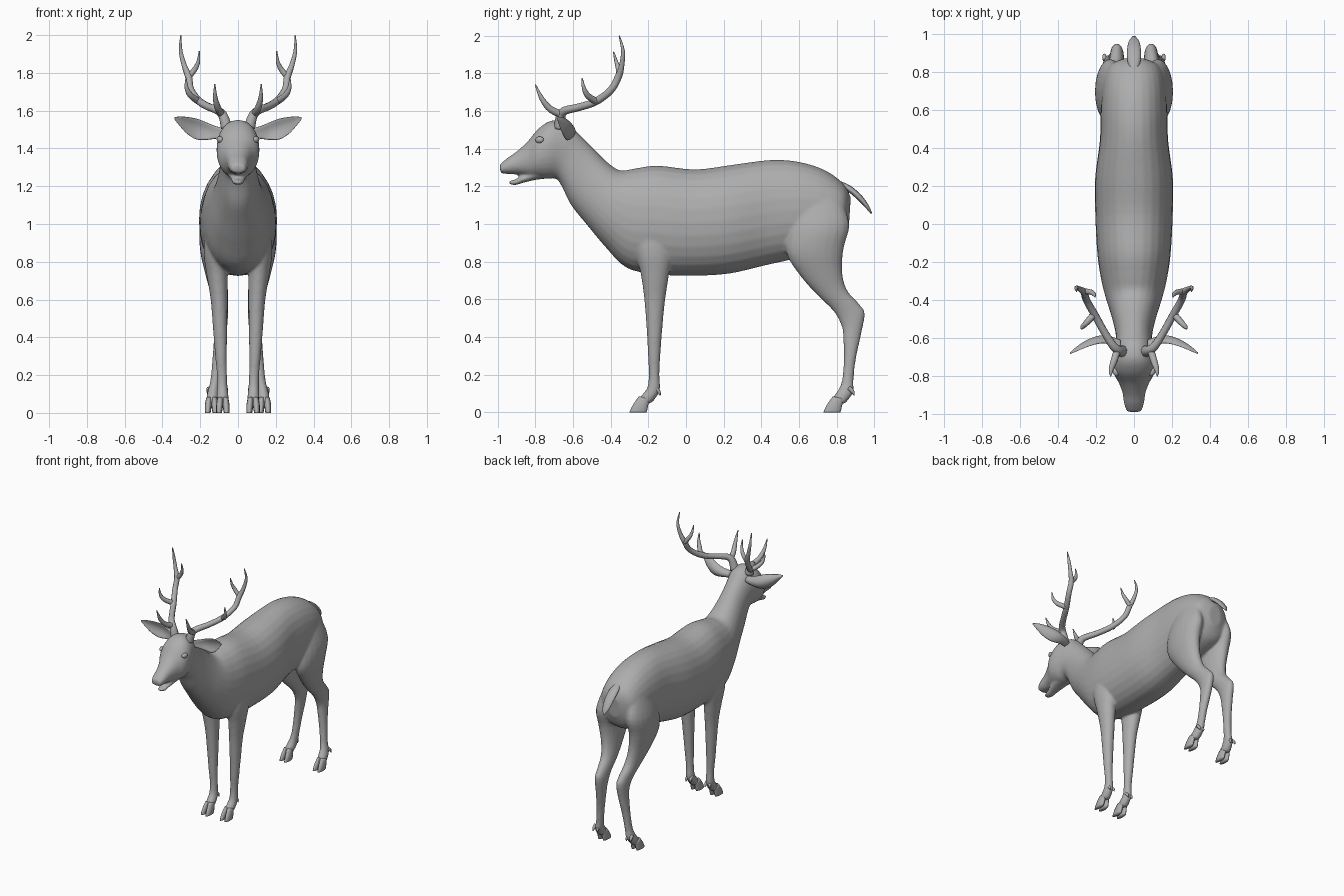
import bpy, bmesh, math
from mathutils import Vector

coat = bpy.data.materials.new("grey coat")
coat.diffuse_color = (0.42, 0.42, 0.42, 1)


def spline(rows, sub):
    """Catmull-Rom through rows of numbers."""
    out, n = [], len(rows)
    for i in range(n - 1):
        p0, p1, p2, p3 = rows[max(i - 1, 0)], rows[i], rows[i + 1], rows[min(i + 2, n - 1)]
        for k in range(sub):
            t = k / sub
            out.append([0.5 * (2 * b + (c - a) * t + (2 * a - 5 * b + 4 * c - d) * t * t
                               + (3 * b - a - 3 * c + d) * t ** 3)
                        for a, b, c, d in zip(p0, p1, p2, p3)])
    return out + [list(rows[-1])]


def loft(bm, rings, sides=20, sub=4, power=1.0, cup=0.0):
    """Skin rings of (centre, half-axis u, half-axis v)."""
    rings = spline([[*c, *u, *v] for c, u, v in rings], sub)
    loops = []
    for r in rings:
        c, u, v = Vector(r[:3]), Vector(r[3:6]), Vector(r[6:])
        loop = []
        for i in range(sides):
            a = 2 * math.pi * i / sides
            cu, sv = math.cos(a), math.sin(a)
            cu = math.copysign(abs(cu) ** power, cu)
            sv = math.copysign(abs(sv) ** power, sv)
            p = c + u * cu + v * sv
            p.y -= cup * u.length * cu * cu
            loop.append(bm.verts.new(p))
        loops.append(loop)
    faces = [bm.faces.new(loops[0]), bm.faces.new(loops[-1])]
    for a, b in zip(loops, loops[1:]):
        for i in range(sides):
            j = (i + 1) % sides
            faces.append(bm.faces.new((a[i], a[j], b[j], b[i])))
    bmesh.ops.recalc_face_normals(bm, faces=faces)


def side_rings(rows):
    """Rows of (y1, z1, y2, z2, x centre, x half-width) to rings."""
    return [(((x, (y1 + y2) / 2, (z1 + z2) / 2)),
             (0, (y1 - y2) / 2, (z1 - z2) / 2), (w, 0, 0)) for y1, z1, y2, z2, x, w in rows]


def tube(bm, pts, sides=10):
    """Round tapered tube through (x, y, z, radius)."""
    pts = spline(pts, 4)
    P = [Vector(p[:3]) for p in pts]
    rings = []
    for i, p in enumerate(P):
        t = (P[min(i + 1, len(P) - 1)] - P[max(i - 1, 0)]).normalized()
        u = t.cross(Vector((1, 0, 0))).normalized()
        rings.append((p, u * pts[i][3], t.cross(u) * pts[i][3]))
    loft(bm, rings, sides, 1)


def finish(name, bm):
    me = bpy.data.meshes.new(name)
    bm.to_mesh(me)
    bm.free()
    me.materials.append(coat)
    me.shade_smooth()
    ob = bpy.data.objects.new(name, me)
    bpy.context.collection.objects.link(ob)
    return ob


# Body: rump, trunk, neck and head in one skin
bm = bmesh.new()
trunk = [(.875, 1.14, .865, .99, .05), (.84, 1.21, .82, .90, .135), (.74, 1.285, .72, .85, .165),
         (.60, 1.33, .60, .82, .175), (.45, 1.34, .42, .78, .18), (.25, 1.315, .22, .735, .205),
         (.05, 1.29, 0, .725, .203), (-.15, 1.31, -.18, .735, .192), (-.27, 1.295, -.32, .77, .172),
         (-.35, 1.285, -.43, .88, .148), (-.42, 1.33, -.53, 1.0, .12), (-.50, 1.41, -.61, 1.10, .10),
         (-.57, 1.48, -.66, 1.20, .094), (-.63, 1.535, -.69, 1.24, .10), (-.71, 1.55, -.745, 1.24, .113),
         (-.78, 1.51, -.79, 1.245, .108), (-.84, 1.44, -.83, 1.25, .08), (-.90, 1.385, -.88, 1.262, .06),
         (-.95, 1.35, -.94, 1.265, .052), (-.99, 1.315, -.985, 1.27, .038)]
loft(bm, side_rings([(*r[:4], 0, r[4]) for r in trunk]), 28, 4, 0.93)
# Lower jaw
jaw = [(-.72, 1.30, -.72, 1.243, 0, .05), (-.80, 1.28, -.80, 1.234, 0, .05),
       (-.86, 1.262, -.86, 1.22, 0, .04), (-.91, 1.236, -.91, 1.206, 0, .03),
       (-.945, 1.23, -.94, 1.214, 0, .018)]
loft(bm, side_rings(jaw))
# Legs
front = [(-.28, 1.08, -.10, 1.08, .115, .045), (-.27, .87, -.07, .87, .12, .062),
         (-.24, .73, -.09, .73, .11, .056), (-.222, .6, -.11, .6, .10, .045),
         (-.21, .45, -.125, .45, .095, .038), (-.202, .3, -.136, .3, .09, .031),
         (-.197, .2, -.141, .2, .085, .027), (-.207, .13, -.138, .12, .083, .029),
         (-.24, .085, -.165, .07, .081, .032), (-.258, .05, -.19, .045, .08, .028)]
hind = [(.58, 1.12, .82, 1.14, .11, .05), (.54, .97, .868, 1.0, .125, .077),
        (.535, .84, .838, .87, .128, .072), (.61, .72, .83, .75, .115, .058),
        (.70, .62, .855, .65, .10, .047), (.785, .535, .92, .575, .092, .039),
        (.825, .46, .95, .525, .09, .036), (.835, .40, .93, .41, .095, .032),
        (.838, .28, .902, .28, .108, .028), (.83, .18, .89, .17, .12, .026),
        (.815, .13, .89, .11, .13, .029), (.785, .085, .865, .07, .136, .032),
        (.77, .05, .845, .045, .14, .028)]
for s in (1, -1):
    for leg in (front, hind):
        loft(bm, side_rings([(*r[:4], r[4] * s, r[5]) for r in leg]))
body = finish("body", bm)
fuse = body.modifiers.new("fuse", 'REMESH')
fuse.mode, fuse.voxel_size, fuse.use_smooth_shade = 'VOXEL', 0.009, True
soft = body.modifiers.new("soften", 'SMOOTH')
soft.factor, soft.iterations = 0.5, 5

# Cloven hooves and dewclaws
for name, y0, x0 in (("front", -.30, .08), ("hind", .73, .14)):
    for s in (1, -1):
        bm = bmesh.new()
        for d in (-1, 1):
            x = x0 * s
            toe = [(y0 + .05, .085, y0 + .11, .07, x + d * .014, .015),
                   (y0 + .025, .05, y0 + .10, .04, x + d * .017, .018),
                   (y0 + .008, .02, y0 + .095, .015, x + d * .019, .017),
                   (y0, 0, y0 + .09, 0, x + d * .02, .015)]
            loft(bm, side_rings(toe), 12, 2)
            tube(bm, [(x + d * .014, y0 + .135, .13, .012), (x + d * .016, y0 + .155, .11, .01),
                      (x + d * .017, y0 + .163, .09, .003)], 8)
        finish(f"{name}_hoof_{'left' if s > 0 else 'right'}", bm)

# Tail
bm = bmesh.new()
tail = [(.80, 1.235, .80, 1.20, 0, .02), (.87, 1.205, .855, 1.175, 0, .035),
        (.93, 1.155, .905, 1.135, 0, .036), (.97, 1.10, .95, 1.09, 0, .028),
        (.99, 1.055, .98, 1.055, 0, .008)]
loft(bm, side_rings(tail), 12, 4)
finish("tail", bm)

# Ears, eyes, nostrils and antlers on both sides
ear = [(.07, -.63, 1.48, .025, .02), (.12, -.612, 1.485, .034, .02), (.17, -.602, 1.492, .047, .016),
       (.22, -.61, 1.503, .055, .012), (.27, -.633, 1.522, .045, .010),
       (.31, -.66, 1.545, .024, .008), (.337, -.68, 1.56, .005, .004)]
beam = [(.06, -.67, 1.51, .032), (.08, -.665, 1.575, .025), (.11, -.64, 1.603, .022),
        (.155, -.57, 1.62, .02), (.205, -.48, 1.65, .02), (.25, -.40, 1.71, .019),
        (.262, -.36, 1.78, .019), (.285, -.342, 1.84, .014), (.304, -.335, 1.92, .01),
        (.302, -.355, 2.0, .003)]
tines = [[(.085, -.655, 1.58, .02), (.105, -.72, 1.61, .018), (.12, -.765, 1.665, .013), (.123, -.80, 1.74, .003)],
         [(.21, -.475, 1.65, .018), (.25, -.52, 1.68, .016), (.272, -.542, 1.72, .011), (.275, -.552, 1.775, .003)],
         [(.26, -.355, 1.78, .016), (.228, -.358, 1.82, .014), (.21, -.37, 1.86, .01), (.205, -.385, 1.915, .003)]]
for s in (1, -1):
    side = "left" if s > 0 else "right"
    bm = bmesh.new()
    loft(bm, [((x * s, y, z), (0, 0, h), (0, t, 0)) for x, y, z, h, t in ear], 16, 4, 1.0, 0.5)
    finish("ear_" + side, bm)

    bm = bmesh.new()
    for path in [beam] + tines:
        tube(bm, [(x * s, y, z, r) for x, y, z, r in path])
    finish("antler_" + side, bm)

    bm = bmesh.new()
    bmesh.ops.create_uvsphere(bm, u_segments=16, v_segments=10, radius=1)
    eye = finish("eye_" + side, bm)
    eye.scale = (.016, .024, .018)
    eye.location = (.096 * s, -.778, 1.447)
    eye.rotation_euler = (0, 0, -0.35 * s)
